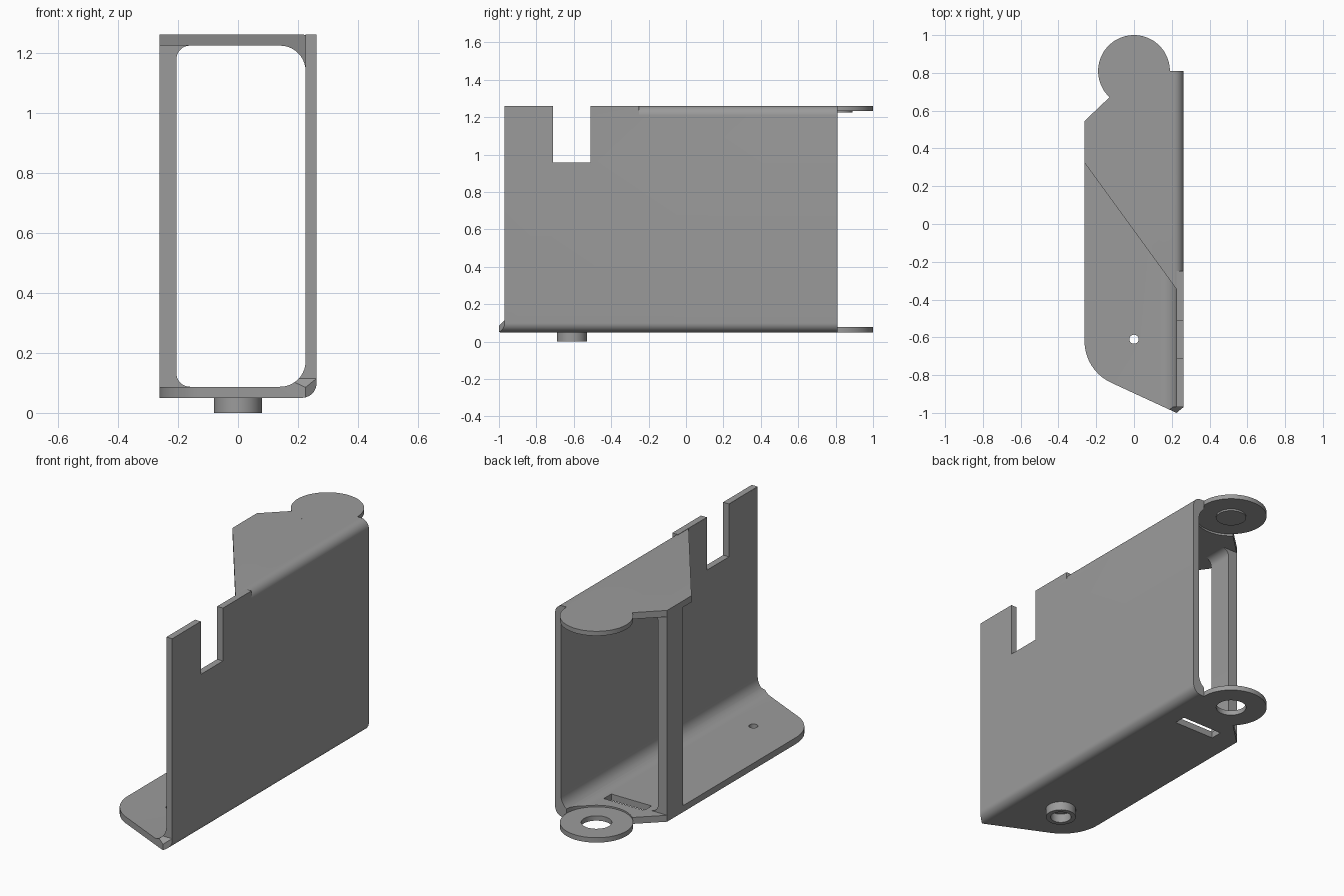
import bpy, bmesh, math
from mathutils import Vector

if "Cube" in bpy.data.objects:
    bpy.data.objects.remove(bpy.data.objects["Cube"])

X0, X1, XI = -0.262, 0.262, 0.225        # outer left, outer right, inner wall face
Z0, Z1, T = 0.05, 1.26, 0.037            # bottom, top, sheet thickness
DISC_Y, DISC_R = 0.81, 0.19

grey = bpy.data.materials.new("metal grey")
grey.diffuse_color = (0.33, 0.33, 0.33, 1)
grey.use_nodes = True
grey.node_tree.nodes["Principled BSDF"].inputs["Base Color"].default_value = grey.diffuse_color


def fillet(a, c, b, r, n=10):
    """Points of a rounded corner c between neighbours a and b."""
    a, c, b = Vector(a), Vector(c), Vector(b)
    u, v = (a - c).normalized(), (b - c).normalized()
    half = u.angle(v) / 2
    centre = c + (u + v).normalized() * r / math.sin(half)
    p, q = c + u * r / math.tan(half) - centre, c + v * r / math.tan(half) - centre
    sweep = math.pi - 2 * half
    turn = 1 if p.x * q.y - p.y * q.x > 0 else -1
    start = math.atan2(p.y, p.x)
    angles = [start + turn * sweep * i / n for i in range(n + 1)]
    return [(centre.x + r * math.cos(t), centre.y + r * math.sin(t)) for t in angles]


def prism(name, pts, lo, hi, axis="z"):
    """Extrude an xy (axis z), xz (axis y) or yz (axis x) polygon."""
    place = {"z": lambda p, h: (p[0], p[1], h), "y": lambda p, h: (p[0], h, p[1]),
             "x": lambda p, h: (h, p[0], p[1])}[axis]
    bm = bmesh.new()
    bottom = [bm.verts.new(place(p, lo)) for p in pts]
    top = [bm.verts.new(place(p, hi)) for p in pts]
    bm.faces.new(bottom[::-1])
    bm.faces.new(top)
    for i in range(len(pts)):
        j = (i + 1) % len(pts)
        bm.faces.new((bottom[i], bottom[j], top[j], top[i]))
    bmesh.ops.recalc_face_normals(bm, faces=bm.faces)
    mesh = bpy.data.meshes.new(name)
    bm.to_mesh(mesh)
    bm.free()
    mesh.materials.append(grey)
    ob = bpy.data.objects.new(name, mesh)
    bpy.context.collection.objects.link(ob)
    return ob


def rod(name, x, y, r, lo, hi, n=48):
    ring = [(x + r * math.cos(2 * math.pi * i / n), y + r * math.sin(2 * math.pi * i / n)) for i in range(n)]
    return prism(name, ring, lo, hi)


def rect(a0, b0, a1, b1):
    return [(a0, b0), (a1, b0), (a1, b1), (a0, b1)]


def boolean(target, tool, op="DIFFERENCE"):
    """Apply one boolean and remove the tool."""
    mod = target.modifiers.new("cut", "BOOLEAN")
    mod.operation, mod.object, mod.solver = op, tool, "EXACT"
    bpy.context.view_layer.objects.active = target
    bpy.ops.object.modifier_apply(modifier=mod.name)
    bpy.data.objects.remove(tool)


# Folded sheet: C-shaped section run from front to back
sl, sr = (-0.4, Z0), (-0.4, Z1)
lo, hi = Z0 + T, Z1 - T
section = [sl] + fillet(sl, (X1, Z0), (X1, Z1), 0.05)
section += fillet((X1, Z0), (X1, Z1), sr, 0.05) + [sr, (-0.4, hi)]
section += fillet((-0.4, hi), (XI, hi), (XI, lo), 0.085)
section += fillet((XI, hi), (XI, lo), (-0.4, lo), 0.085) + [(-0.4, lo)]
bracket = prism("folded_bracket", section, -1.1, 0.9, "y")

# Trim to the plan outline, leaving a round seat for the hinge discs
tip = (XI, -1.0)
plan = fillet((X0, 0.5), (X0, -0.775), tip, 0.242) + [tip, (0.274, -0.96), (0.274, DISC_Y)]
for i in range(25):
    a = math.radians(-133 * i / 24)
    plan.append((DISC_R * math.cos(a), DISC_Y + DISC_R * math.sin(a)))
plan.append((X0, 0.545))
boolean(bracket, prism("plan_trim", plan, -0.2, 1.5), "INTERSECT")

# Diagonal front edge of the top plate, wall front edge, notch, slot, pin hole
diagonal = [(-0.32, 0.404), (XI, -0.345), (XI, -1.2), (-0.32, -1.2)]
boolean(bracket, prism("diagonal_cut", diagonal, 0.4, 1.5))
boolean(bracket, prism("wall_front_cut", [(-0.97, 0.115), (-0.97, 1.5), (-1.3, 1.5), (-1.3, lo), (-0.998, lo)],
                       0.1, 0.4, "x"))
boolean(bracket, prism("corner_fill", rect(0.2255, -0.97, X1, -0.25), 1.2, Z1), "UNION")
boolean(bracket, prism("notch_cut", rect(-0.71, 0.957, -0.51, 1.5), 0.1, 0.4, "x"))
boolean(bracket, prism("slot_cut", rect(-0.13, 0.497, 0.125, 0.565), 0, 0.2))
boolean(bracket, rod("pin_hole_cut", 0, -0.61, 0.024, 0, 0.2))

# Post joining the two plates at the left, flared into them
px, fx = -0.205, -0.15
post_pts = [(X0, lo), (fx, lo)] + fillet((fx, lo), (px, lo), (px, hi), 0.045)
post_pts += fillet((px, lo), (px, hi), (fx, hi), 0.045) + [(fx, hi), (X0, hi)]
post = prism("side_post", post_pts, 0.40, 0.545, "y")

# Hinge discs: lower one pierced, upper one with a low pad underneath
lower = rod("lower_hinge_ring", 0, DISC_Y, DISC_R, Z0, 0.078, 96)
boolean(lower, rod("ring_hole_cut", 0, DISC_Y, 0.08, 0, 0.2))
upper = rod("upper_hinge_disc", 0, DISC_Y, DISC_R, 1.234, Z1, 96)
pad = rod("upper_hinge_pad", 0, DISC_Y, 0.08, 1.224, 1.234)

# Hollow foot under the pin hole
foot = rod("foot_bushing", 0, -0.61, 0.08, 0, Z0)
boolean(foot, rod("foot_bore_cut", 0, -0.61, 0.055, -0.1, 0.1))

# Smooth the bends, keep the edges crisp
for ob in (bracket, post, lower, upper, pad, foot):
    bpy.ops.object.select_all(action="DESELECT")
    ob.select_set(True)
    bpy.context.view_layer.objects.active = ob
    bpy.ops.object.shade_smooth_by_angle(angle=math.radians(30))
